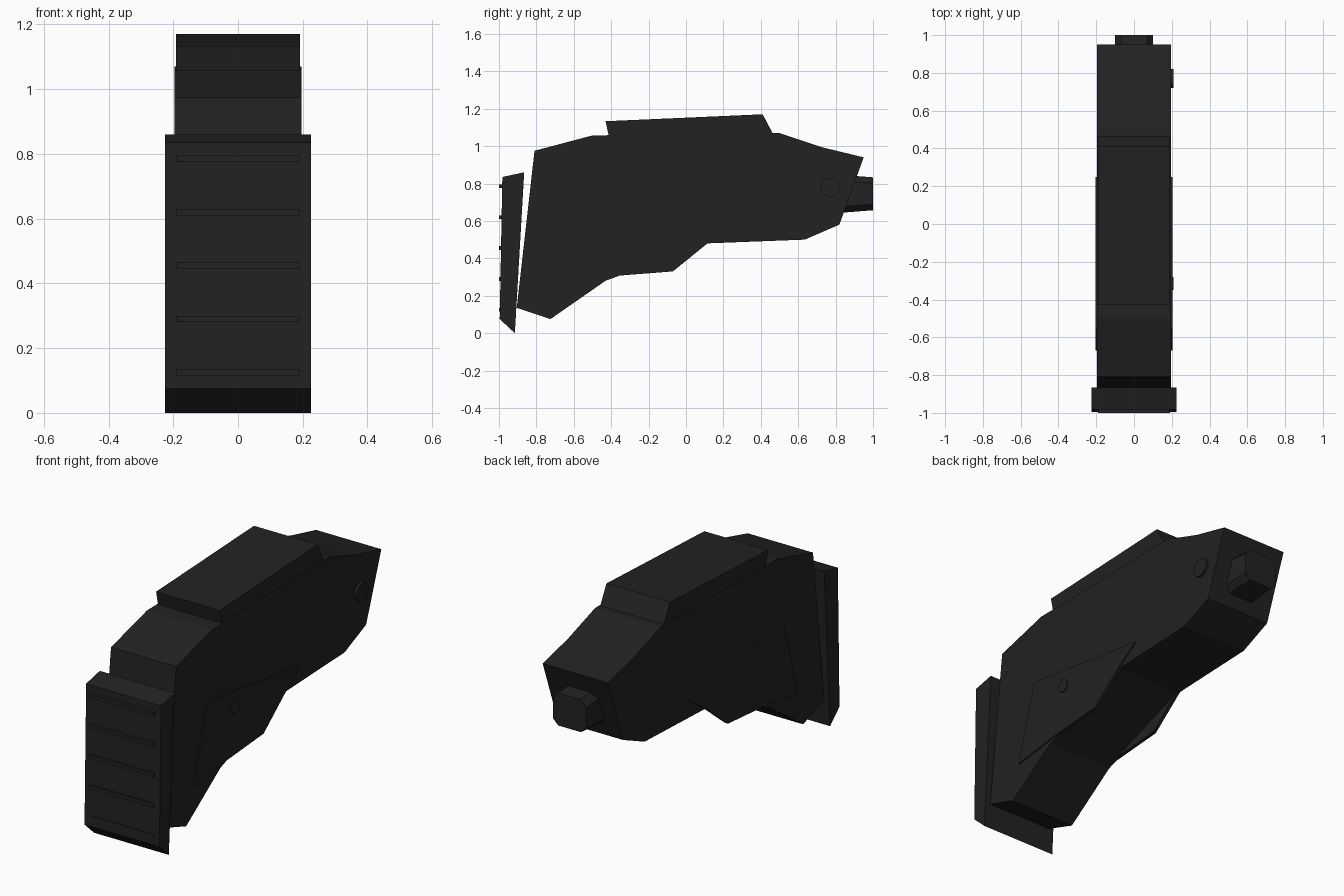
import bpy, bmesh, math
from mathutils import Matrix

if "Cube" in bpy.data.objects:
    bpy.data.objects.remove(bpy.data.objects["Cube"])

black = bpy.data.materials.new("matte_black")
black.diffuse_color = (0.016, 0.016, 0.016, 1)
black.use_nodes = True
black.node_tree.nodes["Principled BSDF"].inputs["Base Color"].default_value = black.diffuse_color


def finish(name, bm):
    bmesh.ops.recalc_face_normals(bm, faces=bm.faces)
    me = bpy.data.meshes.new(name)
    bm.to_mesh(me)
    bm.free()
    me.materials.append(black)
    ob = bpy.data.objects.new(name, me)
    bpy.context.collection.objects.link(ob)
    return ob


def loft(name, ring_a, ring_b):
    """Closed solid between two matching rings of 3D points."""
    bm = bmesh.new()
    a = [bm.verts.new(p) for p in ring_a]
    b = [bm.verts.new(p) for p in ring_b]
    n = len(a)
    bm.faces.new(a)
    bm.faces.new(b[::-1])
    for i in range(n):
        j = (i + 1) % n
        bm.faces.new((a[j], a[i], b[i], b[j]))
    return finish(name, bm)


def slab(name, profile, x0, x1):
    """Side profile (y, z) extruded across x."""
    return loft(name, [(x0, y, z) for y, z in profile], [(x1, y, z) for y, z in profile])


def pin(name, y, z, r):
    bm = bmesh.new()
    bmesh.ops.create_cone(bm, cap_ends=True, segments=16, radius1=r, radius2=r, depth=0.04,
                          matrix=Matrix.Translation((0.19, y, z)) @ Matrix.Rotation(math.pi / 2, 4, 'Y'))
    return finish(name, bm)


# Main stock body
slab("stock_body", [(-0.905, 0.135), (-0.725, 0.075), (-0.43, 0.28), (0.115, 0.48), (0.635, 0.5),
                    (0.82, 0.58), (0.95, 0.94), (0.73, 0.993), (0.5, 1.07), (-0.5, 1.057),
                    (-0.81, 0.975)], -0.196, 0.196)

# Raised cheek rest
slab("cheek_rest", [(-0.43, 1.133), (0.41, 1.17), (0.468, 1.06), (-0.41, 1.04)], -0.191, 0.191)

# Thin side plates that hang below the body
plate = [(-0.55, 0.69), (0.25, 0.575), (0.115, 0.48), (-0.07, 0.33), (-0.39, 0.305), (-0.67, 0.265)]
for side, s in (("left", -1), ("right", 1)):
    slab(side + "_side_plate", plate, s * 0.185, s * 0.203)

# Butt pad with raised ribs
slab("butt_pad", [(-0.982, 0.835), (-0.865, 0.86), (-0.915, 0.0), (-0.996, 0.075)], -0.225, 0.225)
for i in range(5):
    z = 0.125 + 0.165 * i
    slab("pad_rib_%d" % (i + 1), [(-1.0, z - 0.01), (-1.0, z + 0.01), (-0.97, z + 0.01), (-0.97, z - 0.01)],
         -0.191, 0.191)


# Chamfered connector stub at the rear
def stub_ring(y, w, h, c=0.032):
    pts = [(w, h - c), (w - c, h), (c - w, h), (-w, h - c), (-w, c - h), (c - w, -h), (w - c, -h), (w, c - h)]
    return [(x, y, 0.745 + z) for x, z in pts]


loft("connector_stub", stub_ring(0.82, 0.106, 0.102), stub_ring(1.0, 0.1, 0.088))

# Pins on the right side only
pin("rear_pin", 0.77, 0.78, 0.05)
pin("front_pin", -0.315, 0.565, 0.035)
